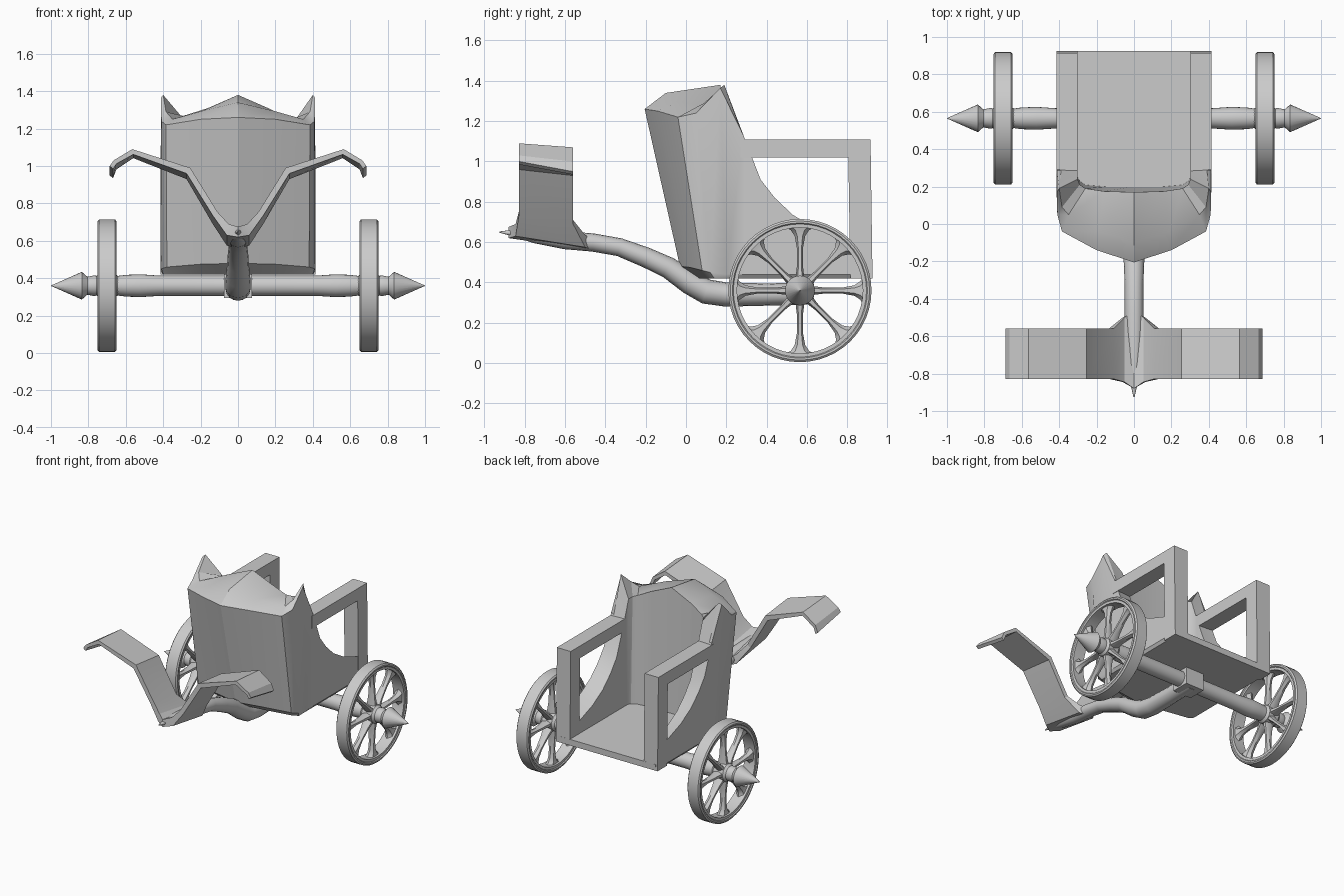
import bpy, bmesh, math
from mathutils import Vector


def finish(name, verts, faces, angle=35):
    me = bpy.data.meshes.new(name)
    me.from_pydata([tuple(v) for v in verts], [], faces)
    bm = bmesh.new()
    bm.from_mesh(me)
    bmesh.ops.remove_doubles(bm, verts=bm.verts, dist=1e-5)
    bmesh.ops.recalc_face_normals(bm, faces=bm.faces)
    bm.to_mesh(me)
    bm.free()
    ob = bpy.data.objects.new(name, me)
    bpy.context.collection.objects.link(ob)
    bpy.ops.object.select_all(action='DESELECT')
    ob.select_set(True)
    bpy.context.view_layer.objects.active = ob
    bpy.ops.object.shade_smooth_by_angle(angle=math.radians(angle))
    return ob


def loft(name, rings, closed=False, angle=35):
    """Skin a list of equal-length rings; closed joins the last ring to the first."""
    n, m = len(rings[0]), len(rings)
    verts = [v for r in rings for v in r]
    faces = []
    for i in range(m if closed else m - 1):
        a, b = i * n, (i + 1) % m * n
        faces += [(a + j, a + (j + 1) % n, b + (j + 1) % n, b + j) for j in range(n)]
    if not closed:
        faces += [tuple(range(n)), tuple(range((m - 1) * n, m * n))]
    return finish(name, verts, faces, angle)


def box(name, lo, hi):
    rings = [[(x, lo[1], lo[2]), (x, hi[1], lo[2]), (x, hi[1], hi[2]), (x, lo[1], hi[2])]
             for x in (lo[0], hi[0])]
    return loft(name, rings)


AY, AZ = 0.565, 0.36  # axle centre


def circle(x, r, n):
    return [(x, AY + r * math.cos(2 * math.pi * k / n), AZ + r * math.sin(2 * math.pi * k / n))
            for k in range(n)]


# Axle with swollen shaft and pointed ends
half = [(0.42, 0.054), (0.52, 0.061), (0.6, 0.058), (0.66, 0.05), (0.74, 0.05), (0.77, 0.055),
        (0.805, 0.048), (0.815, 0.056), (0.835, 0.074), (1.0, 0.001)]
prof = [(-x, r) for x, r in reversed(half)] + half
loft("axle", [circle(x, r, 24) for x, r in prof])

# Wheels: grooved rim and eight flared spokes
rim = [(-0.05, 0.345), (-0.042, 0.355), (0.042, 0.355), (0.05, 0.345), (0.05, 0.335),
       (0.044, 0.33), (0.044, 0.312), (-0.044, 0.312), (-0.044, 0.33), (-0.05, 0.335)]
spoke = [(0.03, 0.026, 0.04), (0.12, 0.015, 0.026), (0.21, 0.015, 0.02),
         (0.27, 0.026, 0.022), (0.3, 0.046, 0.026), (0.318, 0.085, 0.03)]
for s, side in ((-1, "left"), (1, "right")):
    cx = 0.7 * s
    loft(side + "_wheel_rim", [circle(cx + dx, r, 48) for dx, r in rim], closed=True)
    loft(side + "_wheel_hub", [circle(cx + dx, r, 20) for dx, r in
                               ((-0.06, 0.05), (-0.04, 0.065), (0.04, 0.065), (0.06, 0.05))])
    for k in range(8):
        a = k * math.pi / 4
        u, t = Vector((0, math.cos(a), math.sin(a))), Vector((0, -math.sin(a), math.cos(a)))
        c = Vector((cx, AY, AZ))
        rings = [[c + u * r + t * w * p + Vector((d * q, 0, 0))
                  for p, q in ((-1, 0), (-0.5, 1), (0.5, 1), (1, 0), (0.5, -1), (-0.5, -1))]
                 for r, w, d in spoke]
        loft(f"{side}_wheel_spoke_{k}", rings)

# Draw pole, tapering to a point in front of the yoke
path = [(0.6, 0.345, 0.055), (0.4, 0.34, 0.055), (0.2, 0.34, 0.06), (0.1, 0.355, 0.062),
        (0.02, 0.4, 0.06), (-0.09, 0.475, 0.053), (-0.2, 0.525, 0.05), (-0.33, 0.575, 0.045),
        (-0.46, 0.598, 0.045), (-0.6, 0.61, 0.045), (-0.75, 0.63, 0.035),
        (-0.85, 0.645, 0.018), (-0.925, 0.65, 0.003)]
rings = []
for i, (y, z, r) in enumerate(path):
    p, q = path[max(i - 1, 0)], path[min(i + 1, len(path) - 1)]
    d = Vector((0, q[0] - p[0], q[1] - p[1])).normalized()
    nrm = d.cross(Vector((1, 0, 0)))
    rings.append([Vector((r * 1.1 * math.cos(b), y, z)) + nrm * r * math.sin(b)
                  for b in (2 * math.pi * k / 16 for k in range(16))])
loft("draw_pole", rings, angle=50)
box("pole_clamp", (-0.075, 0.5, 0.295), (0.075, 0.635, 0.42))

# Yoke: bent plate, each station = top x,z / bottom x,z / front y, back y / drop to the back
yoke = [(0, 0.675, 0, 0.62, -0.88, -0.46, 0.06), (0.05, 0.69, 0.06, 0.63, -0.845, -0.5, 0.055),
        (0.11, 0.755, 0.135, 0.735, -0.828, -0.56, 0.045),
        (0.255, 0.99, 0.275, 0.96, -0.828, -0.56, 0.03),
        (0.565, 1.09, 0.56, 1.062, -0.828, -0.56, 0.02),
        (0.665, 1.03, 0.65, 1.012, -0.828, -0.56, 0.03),
        (0.686, 1.0, 0.668, 0.985, -0.828, -0.56, 0.05)]


def yoke_ring(s, xt, zt, xb, zb, yf, yb, dz):
    return [(s * xt, yf, zt), (s * xt, yb, zt - dz), (s * xb, yb, zb - dz), (s * xb, yf, zb)]


loft("yoke", [yoke_ring(-1, *st) for st in reversed(yoke)] + [yoke_ring(1, *st) for st in yoke[1:]],
     angle=25)

# Body shell: columns of (bottom, lower front, outer top, mid rim, inner top, inner bottom)
cols = [
    [(0, 0.06, 0.42), (0, -0.03, 0.48), (0, -0.205, 1.26), (0, -0.1, 1.34), (0, 0.17, 1.38), (0, 0.2, 0.42)],
    [(0.2, 0.09, 0.42), (0.2, 0.02, 0.475), (0.2, -0.14, 1.25), (0.19, -0.04, 1.295), (0.16, 0.175, 1.31), (0.15, 0.2, 0.42)],
    [(0.37, 0.12, 0.42), (0.38, 0.08, 0.46), (0.385, -0.04, 1.22), (0.35, 0.05, 1.25), (0.26, 0.19, 1.26), (0.26, 0.21, 0.42)],
    [(0.4, 0.14, 0.42), (0.41, 0.12, 0.45), (0.41, 0.05, 1.24), (0.385, 0.09, 1.29), (0.29, 0.21, 1.25), (0.29, 0.23, 0.42)],
    [(0.4, 0.2, 0.42), (0.415, 0.2, 0.44), (0.412, 0.17, 1.365), (0.4, 0.19, 1.38), (0.302, 0.24, 1.24), (0.302, 0.25, 0.42)]]
# Swept-down side walls behind the peaks
for y, z in ((0.285, 1.13), (0.37, 0.91), (0.44, 0.82), (0.53, 0.735), (0.65, 0.665), (0.83, 0.6)):
    cols.append([(0.4, y, 0.42), (0.415, y, 0.44), (0.412, y, z), (0.39, y, z - 0.01),
                 (0.302, y + 0.01, z - 0.05), (0.302, y + 0.01, 0.42)])
left = [[(-x, y, z) for x, y, z in c] for c in reversed(cols[1:])]
loft("body_shell", left + cols, angle=30)

# Floor and rear hand rails
box("floor", (-0.4, 0.15, 0.42), (0.4, 0.925, 0.465))
for s, side in ((-1, "left"), (1, "right")):
    x0, x1 = sorted((0.302 * s, 0.415 * s))
    outline = [(0.27, 1.11), (0.915, 1.11), (0.925, 0.42), (0.815, 0.42), (0.805, 1.02), (0.27, 1.02)]
    loft(side + "_hand_rail", [[(x, y, z) for y, z in outline] for x in (x0, x1)])
